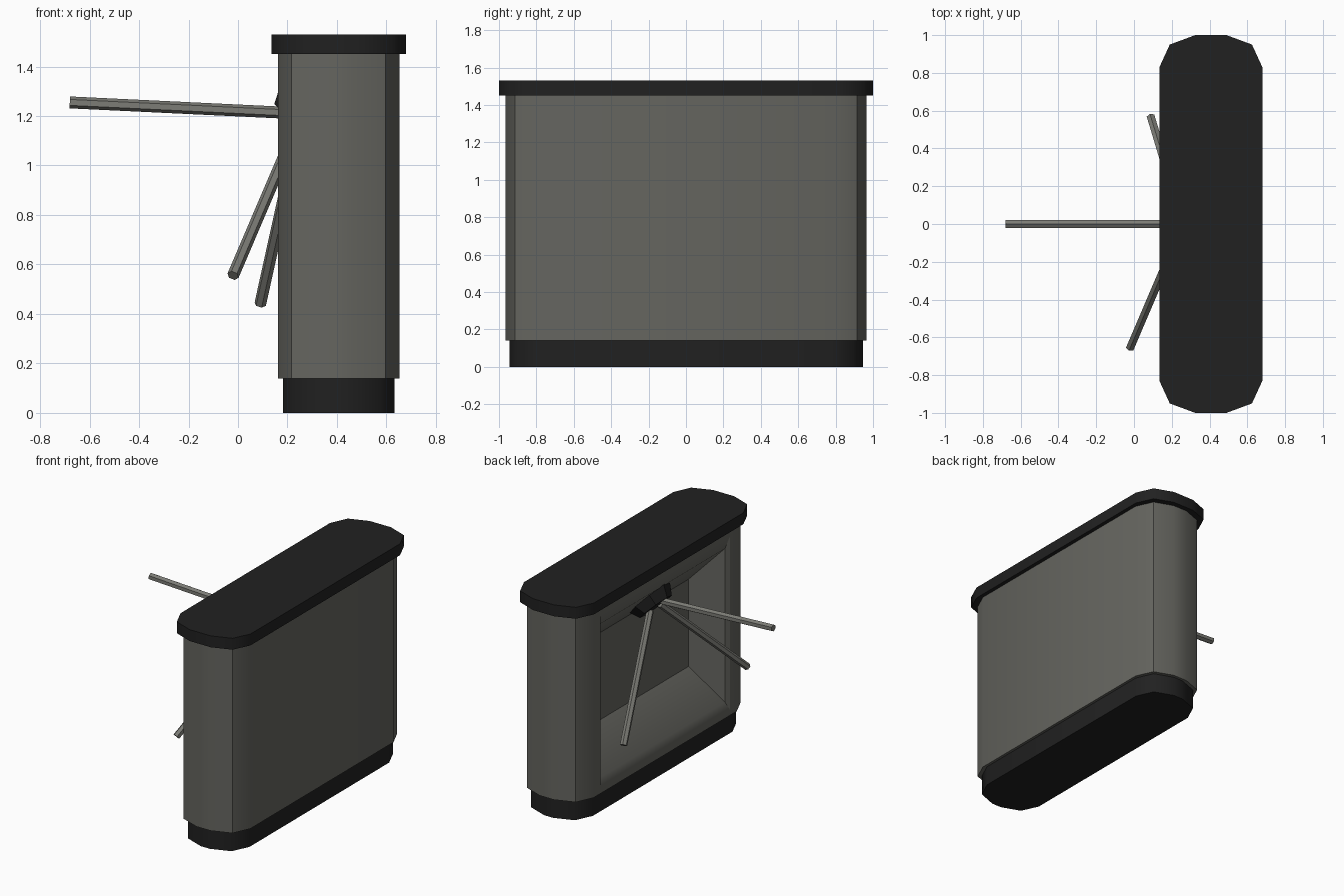
import bpy, bmesh, math
from mathutils import Vector

if "Cube" in bpy.data.objects:
    bpy.data.objects.remove(bpy.data.objects["Cube"])

CX = 0.407  # centre line of the cabinet in x


def material(name, rgb):
    m = bpy.data.materials.new(name)
    m.diffuse_color = (*rgb, 1)
    m.use_nodes = True
    m.node_tree.nodes["Principled BSDF"].inputs["Base Color"].default_value = m.diffuse_color
    return m


steel = material("steel", (0.13, 0.13, 0.115))
arm_steel = material("arm_steel", (0.2, 0.2, 0.18))
black = material("black", (0.015, 0.015, 0.015))


def finish(name, bm, mat, angle=50):
    bmesh.ops.recalc_face_normals(bm, faces=bm.faces)
    me = bpy.data.meshes.new(name)
    bm.to_mesh(me)
    bm.free()
    ob = bpy.data.objects.new(name, me)
    bpy.context.collection.objects.link(ob)
    me.materials.append(mat)
    bpy.ops.object.select_all(action='DESELECT')
    ob.select_set(True)
    bpy.context.view_layer.objects.active = ob
    bpy.ops.object.shade_smooth_by_angle(angle=math.radians(angle))
    return ob


def prism(hx, hy, z0, z1):
    """Long slab whose four corners are rounded by two short facets."""
    quarter = [(hx, hy - 0.17), (hx - 0.055, hy - 0.05), (hx - 0.19, hy)]
    half = quarter + [(-x, y) for x, y in reversed(quarter)]
    loop = half + [(-x, -y) for x, y in half]
    bm = bmesh.new()
    base = bm.faces.new([bm.verts.new((CX + x, y, z0)) for x, y in loop])
    top = bmesh.ops.extrude_face_region(bm, geom=[base], use_keep_orig=True)["geom"]
    bmesh.ops.translate(bm, vec=(0, 0, z1 - z0),
                        verts=[v for v in top if isinstance(v, bmesh.types.BMVert)])
    bmesh.ops.recalc_face_normals(bm, faces=bm.faces)
    return bm


# Plinth and lid
finish("plinth", prism(0.226, 0.945, 0, 0.14), black)
finish("lid", prism(0.2725, 1.0, 1.45, 1.53), black)

# Cabinet with a funnel-shaped recess in the passage side
bm = prism(0.245, 0.965, 0.14, 1.45)
side = min(bm.faces, key=lambda f: f.calc_center_median().x)
for x, y, zlo, zhi in [(0.162, 0.72, 0.18, 1.40),
                       (0.18, 0.69, 0.24, 1.32),
                       (0.40, 0.60, 0.467, 1.08)]:
    bmesh.ops.inset_individual(bm, faces=[side], thickness=0.02)
    mid = side.calc_center_median()
    for v in side.verts:
        v.co = (x, math.copysign(y, v.co.y - mid.y), zhi if v.co.z > mid.z else zlo)
finish("cabinet", bm, steel, 30)


def rod(name, a, b, r0, r1, sides, mat, angle=30):
    a, b = Vector(a), Vector(b)
    bm = bmesh.new()
    bmesh.ops.create_cone(bm, cap_ends=True, segments=sides, radius1=r0,
                          radius2=r1, depth=(b - a).length)
    rot = (b - a).to_track_quat('Z', 'Y')
    for v in bm.verts:
        v.co = rot @ v.co + (a + b) / 2
    return finish(name, bm, mat, angle)


# Tilted hub sitting on the sloping top of the recess
rod("hub", (0.29, 0, 1.215), (0.235, 0, 1.16), 0.165, 0.125, 8, black)

# Three arms spreading from the hub
hub = Vector((0.26, 0, 1.21))
for i, tip in enumerate([(-0.68, 0, 1.255), (-0.02, -0.655, 0.555), (0.09, 0.565, 0.44)]):
    start = hub.lerp(Vector(tip), 0.08)
    rod(f"arm_{i + 1}", start, tip, 0.024, 0.024, 6, arm_steel)
